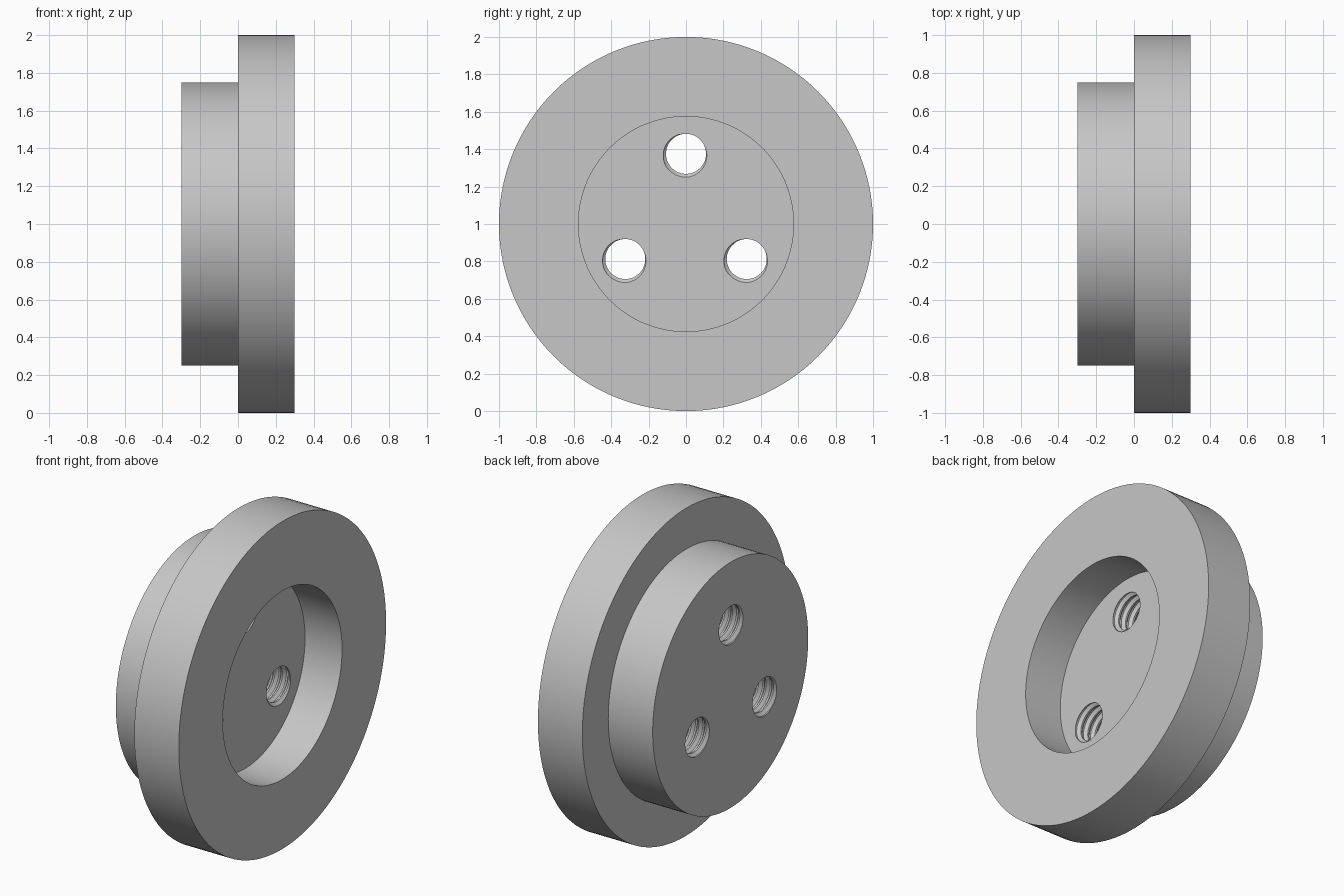
import bpy
import bmesh
from math import sin, cos, pi, radians
from mathutils import Vector

if "Cube" in bpy.data.objects:
    bpy.data.objects.remove(bpy.data.objects["Cube"], do_unlink=True)

# Single grey metal finish
metal = bpy.data.materials.new("grey_metal")
metal.use_nodes = True
grey = (0.57, 0.57, 0.57, 1)
metal.diffuse_color = grey
metal.node_tree.nodes["Principled BSDF"].inputs["Base Color"].default_value = grey

FACE_X = 0.05        # floor of the recess
BACK_X = -0.3        # rear of the hub
PITCH = 0.05         # thread pitch


def make_object(name, bm):
    bmesh.ops.recalc_face_normals(bm, faces=bm.faces)
    mesh = bpy.data.meshes.new(name)
    bm.to_mesh(mesh)
    bm.free()
    mesh.materials.append(metal)
    obj = bpy.data.objects.new(name, mesh)
    bpy.context.collection.objects.link(obj)
    return obj


def flanged_body():
    """Stepped disc with a round recess, turned about the x axis."""
    profile = [(FACE_X, 0.575), (0.3, 0.575), (0.3, 1), (0, 1), (0, 0.75), (BACK_X, 0.75)]
    bm = bmesh.new()
    verts = [bm.verts.new((x, 0, r)) for x, r in profile]
    edges = [bm.edges.new(pair) for pair in zip(verts, verts[1:])]
    bmesh.ops.spin(bm, geom=verts + edges, cent=(0, 0, 0), axis=(1, 0, 0),
                   angle=2 * pi, steps=128, use_merge=True)
    bmesh.ops.remove_doubles(bm, verts=bm.verts, dist=1e-4)
    bmesh.ops.holes_fill(bm, edges=[e for e in bm.edges if e.is_boundary], sides=0)
    obj = make_object("flanged_disc", bm)
    obj.location.z = 1
    return obj


def thread_cutter(y, z):
    """Solid screw shape whose rows follow the helix."""
    minor, major, segments, turns = 0.107, 0.125, 48, 11
    ridge = [(-0.1, major), (0.1, major), (0.4, minor), (0.6, minor)]
    rows = [(t + f, r) for t in range(turns) for f, r in ridge]
    start = BACK_X - PITCH * 8 / 3
    bm = bmesh.new()
    columns = []
    for j in range(segments):
        a = 2 * pi * j / segments
        columns.append([bm.verts.new((start + PITCH * (f + j / segments),
                                      r * cos(a), r * sin(a))) for f, r in rows])
    # The last column meets the first one turn further along
    columns.append(columns[0][len(ridge):])
    for left, right in zip(columns, columns[1:]):
        for i in range(min(len(left), len(right)) - 1):
            bm.faces.new((left[i], right[i], right[i + 1], left[i + 1]))
    bmesh.ops.delete(bm, geom=[v for v in bm.verts if not v.link_faces], context='VERTS')
    # Close both ends with a fan
    middle = start + PITCH * turns / 2
    reach = PITCH * (turns / 2 + 1)
    tips = [bm.verts.new((middle + s * reach, 0, 0)) for s in (-1, 1)]
    for e in [e for e in bm.edges if e.is_boundary]:
        side = (e.verts[0].co.x + e.verts[1].co.x) / 2 > middle
        bm.faces.new((e.verts[0], e.verts[1], tips[side]))
    obj = make_object("thread_cutter", bm)
    obj.location = Vector((0, y, 1 + z))
    obj.hide_render = True
    return obj


body = flanged_body()
bpy.ops.object.select_all(action='DESELECT')
bpy.context.view_layer.objects.active = body
body.select_set(True)

# Three threaded holes spaced evenly around the hub
for k in range(3):
    angle = radians(90 + 120 * k)
    cutter = thread_cutter(0.375 * cos(angle), 0.375 * sin(angle))
    cut = body.modifiers.new("threaded_hole", 'BOOLEAN')
    cut.operation = 'DIFFERENCE'
    cut.solver = 'EXACT'
    cut.object = cutter
    bpy.context.view_layer.update()
    bpy.ops.object.modifier_apply(modifier=cut.name)
    bpy.data.objects.remove(cutter, do_unlink=True)

bpy.ops.object.shade_smooth_by_angle(angle=radians(30))
